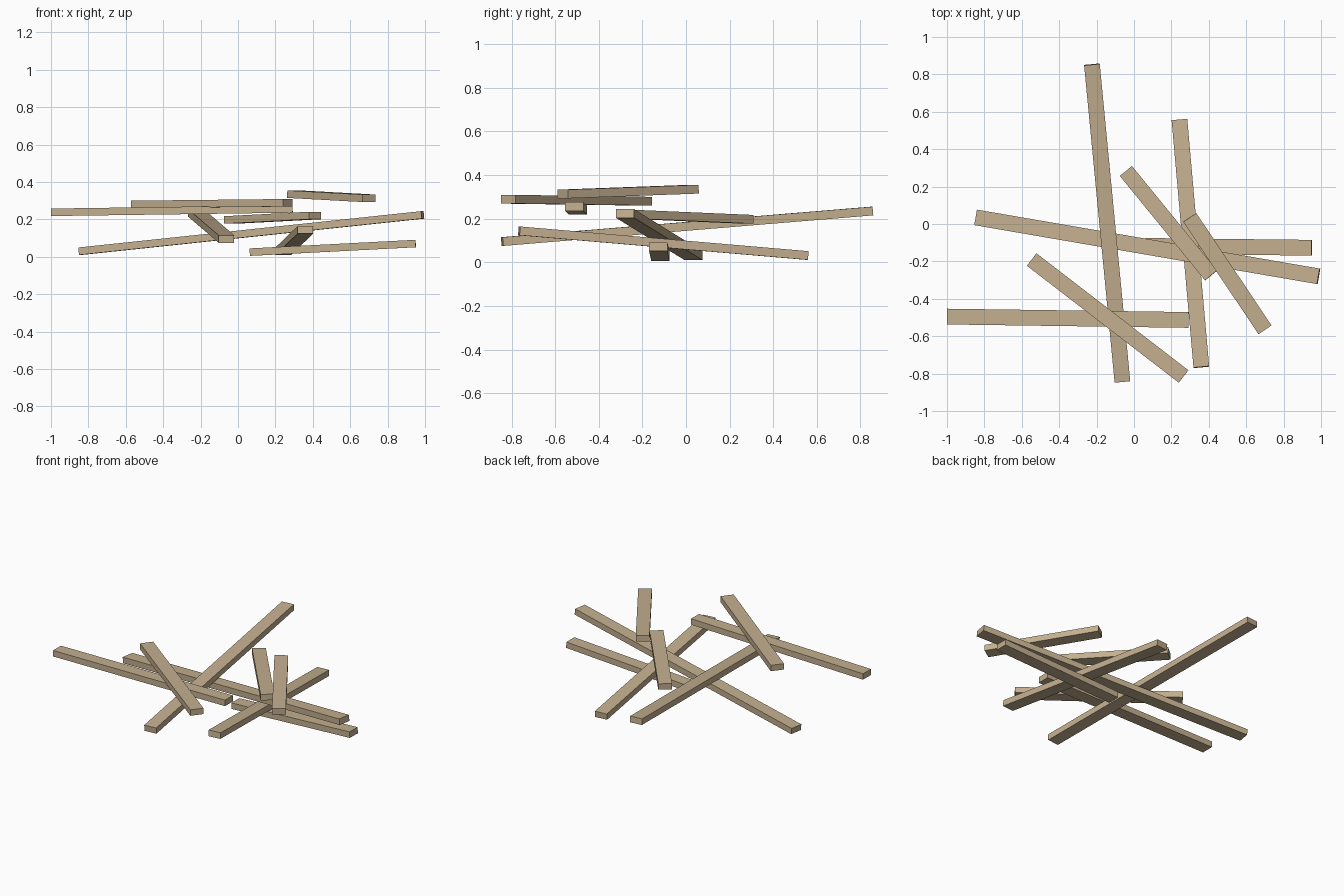
import bpy
from mathutils import Matrix, Vector

cube = bpy.data.objects.get("Cube")
if cube:
    bpy.data.objects.remove(cube, do_unlink=True)

WIDTH, THICKNESS = 0.084, 0.04

# Pale bare wood
wood = bpy.data.materials.new("pale_wood")
wood.use_nodes = True
colour = (0.55, 0.43, 0.275, 1)
wood.diffuse_color = colour
bsdf = wood.node_tree.nodes["Principled BSDF"]
bsdf.inputs["Base Color"].default_value = colour
bsdf.inputs["Roughness"].default_value = 0.9


def plank(name, start, end):
    """Square-cut board running between the centres of its two end faces."""
    a, b = Vector(start), Vector(end)
    along = (b - a).normalized()
    across = Vector((0, 0, 1)).cross(along).normalized()
    up = along.cross(across)
    bpy.ops.mesh.primitive_cube_add(size=1)
    obj = bpy.context.object
    obj.name = name
    obj.data.transform(Matrix.Diagonal(((b - a).length, WIDTH, THICKNESS, 1)))
    turn = Matrix((along, across, up)).transposed().to_4x4()
    obj.matrix_world = Matrix.Translation((a + b) / 2) @ turn
    obj.data.materials.append(wood)


# Loose pile, lowest boards first
plank("plank_bottom_right", (0.063, -0.117, 0.025), (0.95, -0.127, 0.071))
plank("plank_bottom_lengthwise", (0.243, 0.557, 0.031), (0.36, -0.765, 0.144))
plank("plank_long_crosswise", (-0.845, 0.035, 0.03), (0.987, -0.28, 0.224))
plank("plank_long_lengthwise", (-0.225, 0.853, 0.235), (-0.062, -0.843, 0.095))
plank("plank_middle_diagonal", (-0.043, 0.283, 0.197), (0.412, -0.275, 0.221))
plank("plank_front_crosswise", (-1.0, -0.495, 0.238), (0.292, -0.513, 0.256))
plank("plank_front_diagonal", (-0.547, -0.19, 0.28), (0.265, -0.815, 0.289))
plank("plank_top_diagonal", (0.298, 0.035, 0.335), (0.70, -0.565, 0.313))
